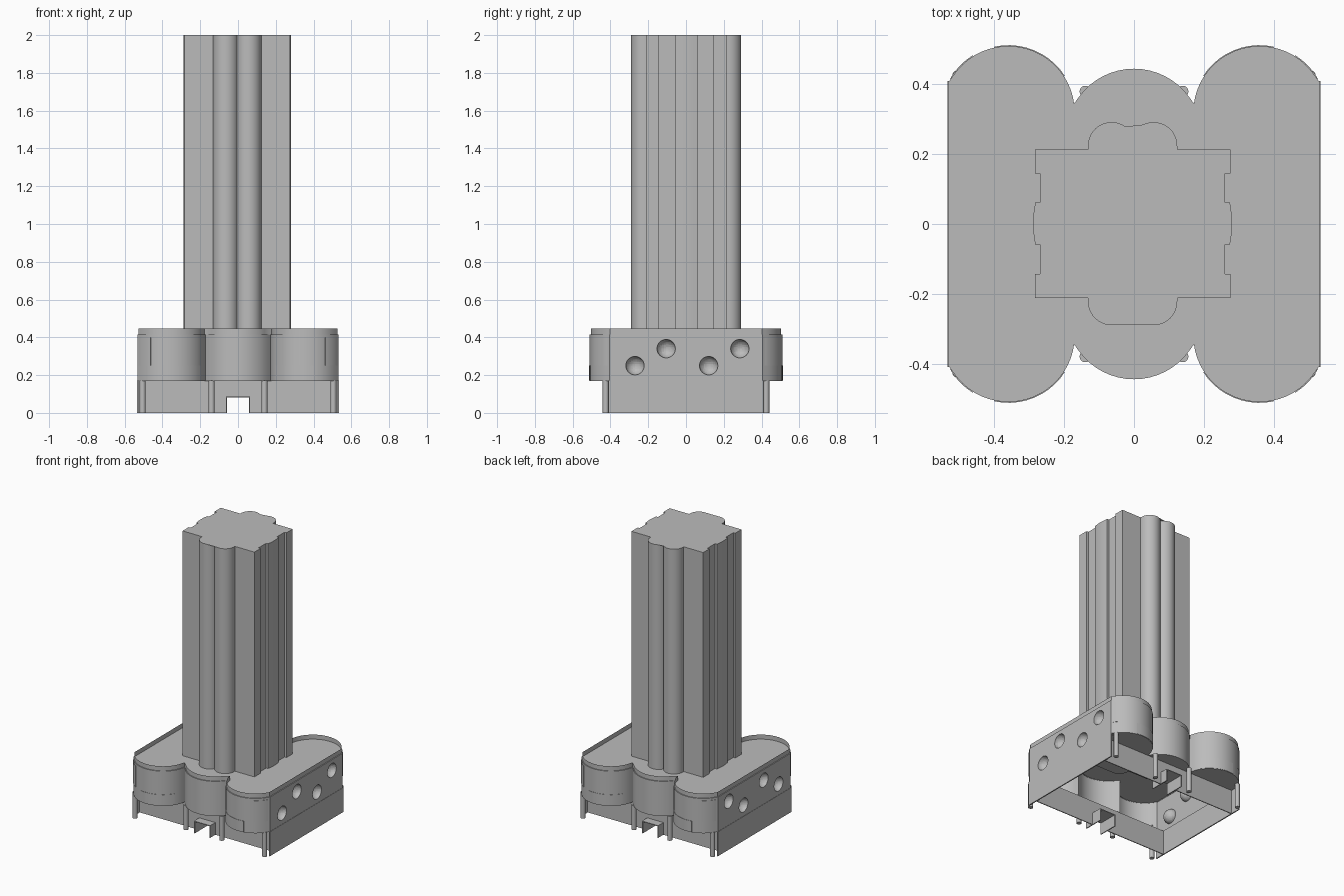
import bpy, bmesh, math
from math import sin, cos, radians

cube = bpy.data.objects.get("Cube")
if cube:
    bpy.data.objects.remove(cube)

grey = bpy.data.materials.new("concrete grey")
grey.use_nodes = True
grey.diffuse_color = (0.5, 0.5, 0.5, 1)
grey.node_tree.nodes["Principled BSDF"].inputs["Base Color"].default_value = (0.5, 0.5, 0.5, 1)


def make(name, bm, smooth=False):
    me = bpy.data.meshes.new(name)
    bm.to_mesh(me)
    bm.free()
    me.materials.append(grey)
    ob = bpy.data.objects.new(name, me)
    bpy.context.collection.objects.link(ob)
    if smooth:
        shade(ob)
    return ob


def shade(ob):
    bpy.ops.object.select_all(action='DESELECT')
    ob.select_set(True)
    bpy.context.view_layer.objects.active = ob
    bpy.ops.object.shade_smooth_by_angle(angle=radians(30))


def prism(name, pts, z0, z1, caps=True, closed=True):
    """Extrude an outline; without caps it is a thin sheet wall."""
    bm = bmesh.new()
    lo = [bm.verts.new((x, y, z0)) for x, y in pts]
    hi = [bm.verts.new((x, y, z1)) for x, y in pts]
    n = len(pts)
    for i in range(n if closed else n - 1):
        j = (i + 1) % n
        bm.faces.new((lo[i], lo[j], hi[j], hi[i]))
    if caps:
        bm.faces.new(hi)
        bm.faces.new(lo[::-1])
        bmesh.ops.recalc_face_normals(bm, faces=bm.faces)
    return make(name, bm, True)


def box(name, x0, x1, y0, y1, z0, z1):
    return prism(name, [(x0, y0), (x1, y0), (x1, y1), (x0, y1)], z0, z1)


def arc(cx, cy, r, a0, a1, n):
    steps = [radians(a0 + (a1 - a0) * i / n) for i in range(n + 1)]
    return [(cx + r * cos(a), cy + r * sin(a)) for a in steps]


def mirrored(half):
    """Complete a right-to-left back outline with its front half."""
    return half + [(-x, -y) for x, y in half]


def podium_outline(inset=0):
    right = arc(0.36, 0.32, 0.19 - inset, 26.5, 172.4, 22)
    right[0] = (0.533 - inset, right[0][1])
    middle = arc(0, 0.2505, 0.1945 - inset, 29, 151, 18)[1:-1]
    left = [(-x, y) for x, y in reversed(right)]
    return mirrored(right + middle + left)


# Podium with round dents on both sides, hollow underneath
podium = prism("podium", podium_outline(), 0.17, 0.415)
bm = bmesh.new()
for side in (-1, 1):
    for y, z in ((-0.27, 0.25), (-0.105, 0.34), (0.12, 0.25), (0.285, 0.34)):
        ret = bmesh.ops.create_uvsphere(bm, u_segments=24, v_segments=16, radius=0.049)
        bmesh.ops.translate(bm, verts=ret["verts"], vec=(side * 0.535, y, z))
cutter = make("dent_cutter", bm)
mod = podium.modifiers.new("dents", 'BOOLEAN')
mod.operation = 'DIFFERENCE'
mod.solver = 'EXACT'
mod.object = cutter
bpy.context.view_layer.update()
graph = bpy.context.evaluated_depsgraph_get()
bm = bmesh.new()
bm.from_object(podium, graph)
for y in (-0.34, 0.34):
    low = [f for f in bm.faces if f.normal.z < -0.9 and f.calc_center_median().z < 0.171]
    geom = low + list({e for f in low for e in f.edges}) + list({v for f in low for v in f.verts})
    bmesh.ops.bisect_plane(bm, geom=geom, plane_co=(0, y, 0), plane_no=(0, 1, 0))
opening = [f for f in bm.faces if f.normal.z < -0.9 and f.calc_center_median().z < 0.171
           and abs(f.calc_center_median().y) < 0.339]
bmesh.ops.delete(bm, geom=opening, context='FACES')
podium.modifiers.clear()
bm.to_mesh(podium.data)
bm.free()
shade(podium)
bpy.data.objects.remove(cutter)

# Thin roof parapet
prism("parapet", podium_outline(0.006), 0.412, 0.447, caps=False)

# Raised panels that follow the rounded podium ends
for sx in (-1, 1):
    for sy in (-1, 1):
        for label, a0, a1, z0, z1 in (("low", 78, 147, 0.172, 0.25), ("corner", 30, 58, 0.25, 0.4)):
            outer = arc(0.36, 0.32, 0.1925, a0, a1, 10)
            inner = arc(0.36, 0.32, 0.188, a1, a0, 10)
            prism(label + "_panel", [(sx * x, sy * y) for x, y in outer + inner], z0, z1)

# Tower with twin rounded bays front and back and stepped sides
bay = arc(0.06, 0.223, 0.068, -6, 152, 18)
bay[0] = (0.128, 0.213)
side = [(0.279, 0.06), (0.265, 0.06), (0.265, 0.144), (0.28, 0.144), (0.28, 0.213)]
side = [(0.285, 0), (0.2835, 0.03)] + side
quarter = side + bay
half = quarter + [(-x, y) for x, y in reversed(quarter)][:-1]
outline = [(x - 0.004, y + 0.001) for x, y in mirrored(half)]
prism("tower", outline, 0.41, 2.0)

# Ground floor: side walls, recessed end walls, porches and columns
for s in (-1, 1):
    x0, x1 = sorted((s * 0.527, s * 0.535))
    box("side_wall", x0, x1, -0.41, 0.41, 0, 0.172)
    y0, y1 = sorted((s * 0.336, s * 0.342))
    box("end_wall_left", 0.063, 0.53, y0, y1, 0, 0.172)
    box("end_wall_right", -0.53, -0.063, y0, y1, 0, 0.172)
    box("end_wall_lintel", -0.063, 0.063, y0, y1, 0.085, 0.172)
    y0, y1 = sorted((s * 0.26, s * 0.4))
    box("porch_roof", -0.063, 0.063, y0, y1, 0.081, 0.086)
    for x in (-0.06, 0.06):
        box("porch_cheek", x - 0.003, x + 0.003, y0, y1, 0, 0.085)
    for x, y in ((-0.505, 0.425), (-0.14, 0.38), (0.14, 0.38), (0.505, 0.425)):
        prism("column", arc(x, s * y, 0.016, 0, 337.5, 15), 0, 0.172)
